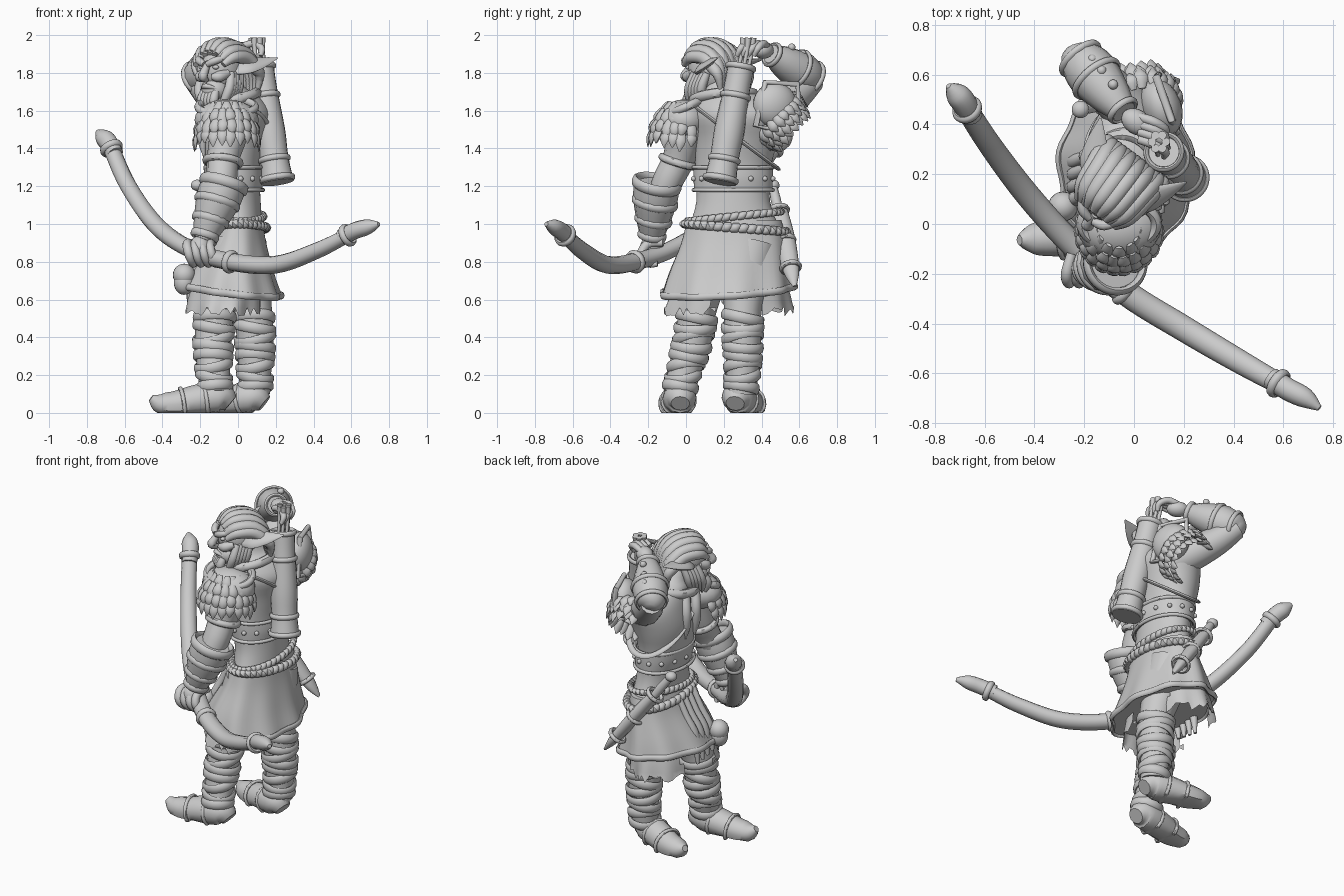
import bpy, bmesh, math, random
from mathutils import Vector, Matrix

random.seed(4)
if "Cube" in bpy.data.objects:
    bpy.data.objects.remove(bpy.data.objects["Cube"], do_unlink=True)
stone = bpy.data.materials.new("plain grey")
stone.use_nodes = True
stone.diffuse_color = (.6, .6, .6, 1)
stone.node_tree.nodes["Principled BSDF"].inputs["Base Color"].default_value = stone.diffuse_color
parts = {}

def mesh_of(name):
    if name not in parts:
        parts[name] = bmesh.new()
    return parts[name]

def circle(count):
    return [(math.cos(a), math.sin(a)) for a in (math.tau * k / count for k in range(count))]

def smooth(rows, steps=4):
    """Catmull-Rom resampling of tuples of any length."""
    padded, out = [rows[0], *rows, rows[-1]], []
    for near in zip(padded, padded[1:], padded[2:], padded[3:]):
        for t in (s / steps for s in range(steps)):
            out.append([b + .5 * t * (c - a + t * (2 * a - 5 * b + 4 * c - d + t * (3 * b - a - 3 * c + d)))
                        for a, b, c, d in zip(*near)])
    return out + [list(rows[-1])]

def skin(name, rings, closed=False, skip=None):
    """Join rings of points into a surface, with end caps when open."""
    bm = mesh_of(name)
    rows = [[bm.verts.new(p) for p in ring] for ring in rings]
    for low, high in zip(rows, rows[1:] + rows[:1] if closed else rows[1:]):
        for k in range(len(low)):
            quad = (low[k - 1], low[k], high[k], high[k - 1])
            if not (skip and skip(quad[0].co)):
                bm.faces.new(quad)
    if not closed and not skip:
        bm.faces.new(rows[0])
        bm.faces.new(rows[-1])

def tube(name, points, flat=1, normal=None, sides=12, closed=False, steps=4):
    """Sweep an oval along points given as x, y, z, radius."""
    path = points if closed else smooth(points, steps)
    spots, rings, n = [Vector(p[:3]) for p in path], [], len(path)
    span = spots[-1] - spots[0]
    normal = Vector(normal or ((1, 0, 0) if abs(span.z) > .7 * span.length else (0, 0, 1)))
    for i, p in enumerate(path):
        ahead, behind = (i + 1) % n if closed else min(i + 1, n - 1), i - 1 if closed else max(i - 1, 0)
        along = (spots[ahead] - spots[behind]).normalized()
        side = along.cross(normal).normalized()
        ring = [spots[i] + p[3] * (side * c + side.cross(along) * flat * s) for c, s in circle(sides)]
        rings.append([(q.x, q.y, max(q.z, 0)) for q in ring])
    skin(name, rings, closed)

def ball(name, centre, size, turn=0):
    m = Matrix.Translation(centre) @ Matrix.Rotation(turn, 4, 'Z') @ Matrix.Diagonal((*size, 1))
    bmesh.ops.create_uvsphere(mesh_of(name), u_segments=20, v_segments=12, radius=1, matrix=m)

def stack(name, rows, fold=0, ragged=0, lean=(0, 0), skip=None):
    """Oval cross-sections given as z, centre x, centre y, radius x, radius y."""
    rows, rings = smooth(rows), []
    for i, (z, cx, cy, rx, ry) in enumerate(rows):
        t, ring = i / (len(rows) - 1), []
        for k, (c, s) in enumerate(circle(64)):
            w = 1 + fold * t * math.sin(math.tau * k * 9 / 64)
            z_here = z - t * (lean[0] * rx * c + lean[1] * ry * s) + random.uniform(-ragged, ragged) * (t == 1)
            ring.append((cx + rx * w * c, cy + ry * w * s, z_here))
        rings.append(ring)
    skin(name, rings, False, skip)

def band(name, centre, axis, rx, ry, thick, flat=1, fold=0):
    """Closed loop around an axis."""
    turn = Vector((0, 0, 1)).rotation_difference(Vector(axis)).to_matrix()
    loop = []
    for k, (c, s) in enumerate(circle(64)):
        w = 1 + fold * math.sin(math.tau * k * 9 / 64)
        loop.append((*(Vector(centre) + turn @ Vector((rx * w * c, ry * w * s, 0))), thick))
    tube(name, loop, flat, axis, 8, True)

def rope(name, centre, rx, ry, thick, slope):
    """Twisted rope of slanted strands."""
    for k in range(38):
        strand = []
        for s, r in ((-.6, .4), (0, 1), (.6, .4)):
            a = math.tau * (k + s) / 38
            offset = Vector((rx * math.cos(a), ry * math.sin(a), slope * math.sin(a) + s * thick))
            strand.append((*(Vector(centre) + offset), thick * r))
        tube(name, strand, sides=8, steps=2)

def fur(name, centre, down, face, spread, rows, length):
    """Overlapping pointed tufts in rows; each row is offset, radius, tuft count."""
    centre, down, face = Vector(centre), Vector(down).normalized(), Vector(face)
    face = (face - down * face.dot(down)).normalized()
    for offset, radius, count in rows:
        for k in range(count):
            a = spread * (2 * k / (count - 1) - 1) + random.uniform(-.05, .05)
            out = face * math.cos(a) + down.cross(face) * math.sin(a)
            base = centre + down * offset + out * radius
            tip = base + down * length * random.uniform(.85, 1.2) + out * .025
            mid = base.lerp(tip, .5) + out * .012
            tube(name, [(*base, .014), (*mid, .029), (*tip, .003)], .45, out, 8, steps=3)

# Legs, cloth wraps and shoes
legs = (("left", [(-.02, .12, .9, .13), (-.08, .09, .7, .12), (-.12, .06, .54, .1), (-.13, .04, .4, .098),
                  (-.13, 0, .25, .088), (-.12, -.04, .1, .08)],
         [(-.04, -.03, .05, .05), (-.09, -.03, .08, .085), (-.2, -.04, .07, .088), (-.33, -.055, .045, .075),
          (-.41, -.06, .05, .06), (-.46, -.065, .08, .02)]),
        ("right", [(.02, .36, .9, .13), (.05, .32, .7, .12), (.08, .3, .54, .1), (.09, .3, .4, .098),
                   (.09, .3, .25, .088), (.09, .29, .1, .08)],
         [(.14, .26, .05, .05), (.09, .27, .08, .085), (0, .3, .07, .088), (-.13, .345, .045, .078),
          (-.21, .365, .05, .06), (-.26, .38, .07, .02)]))
for side, leg, foot in legs:
    tube(side + "_leg", leg)
    tube(side + "_shoe", foot, .95)
    for i, p in enumerate(smooth(leg[2:], 3)[1:-1]):
        lean = (.25 * math.sin(i * 2.3), .22 * math.cos(i * 1.7), 1)
        band(side + "_leg_wraps", p[:3], lean, p[3] + .004, p[3] + .004, .013, 2.2)
    a, b = Vector(foot[1][:3]), Vector(foot[3][:3])
    for t in (.35, .85):
        band(side + "_shoe_straps", a.lerp(b, t), b - a, .08, .085, .011)

# Skirt, hem and ragged underskirt
stack("skirt", [(1.02, 0, .255, .13, .25), (.9, -.01, .25, .16, .28), (.75, -.03, .23, .22, .325),
                (.645, -.035, .22, .265, .35)], .035, 0, (.12, -.06))
band("skirt_hem", (-.035, .22, .65), (.12, -.06, 1), .265, .35, .012, 1.6, .035)
stack("underskirt", [(.8, -.05, .23, .18, .27), (.65, -.07, .23, .2, .31), (.54, -.08, .22, .21, .34)],
      .04, .03, skip=lambda p: .13 < p.y < .4)

# Torso, belt and ropes
stack("torso", [(.98, 0, .255, .13, .24), (1.12, -.01, .25, .13, .195), (1.3, -.03, .25, .145, .2),
                (1.45, -.025, .27, .17, .22), (1.58, 0, .28, .18, .24), (1.67, -.02, .25, .14, .18),
                (1.72, -.05, .2, .09, .1), (1.8, -.08, .16, .07, .07)])
stack("waist_belt", [(1.18, -.015, .25, .142, .207), (1.24, -.02, .25, .155, .21), (1.3, -.025, .25, .158, .21)])
for z in (1.18, 1.3):
    band("belt_edges", (-.02, .25, z), (0, 0, 1), .153, .21, .011)
for c, s in circle(14):
    ball("belt_studs", (-.02 + .155 * c, .25 + .215 * s, 1.24), (.014, .014, .014))
rope("hip_rope", (0, .26, .98), .15, .27, .027, -.02)
rope("upper_hip_rope", (0, .255, 1.04), .135, .25, .022, .025)
band("chest_strap", (-.01, .265, 1.46), (0, .75, 1), .178, .275, .018, .6)
band("collar", (-.04, .2, 1.67), (-.2, -.1, 1), .14, .16, .028)

# Pouches and hanging cords on the front of the hips
for y in (.1, .15, .2, .25):
    tube("hanging_cords", [(-.14, y + .03, .99, .018), (-.19, y + .02, .87, .022), (-.24, y, .74, .03),
                           (-.26, y, .62 - y / 5, .01)])
for size, z in ((.055, .69), (.06, .73)):
    ball("front_pouch", (-.285, .07, z), (size, size, .12 - size))

# Sheathed dagger slung across the right hip
hilt, point = Vector((-.12, .49, 1.07)), Vector((.18, .575, .67))
tube("dagger_sheath", [(*hilt.lerp(point, t), r) for t, r in ((0, .048), (.4, .056), (.8, .042), (1, .01))], .7)
tube("dagger_grip", [(-.21, .46, 1.2, .022), (-.16, .475, 1.13, .027), (*hilt, .024)])
ball("dagger_pommel", (-.215, .46, 1.205), (.035, .035, .03))
for t in (0, .4, .75):
    band("sheath_rings", hilt.lerp(point, t), point - hilt, .048, .048, .013)

# Lowered left arm with bracer and fist
tube("left_arm", [(-.02, .06, 1.58, .1), (-.05, .0, 1.47, .1), (-.08, -.04, 1.34, .085), (-.09, -.1, 1.22, .08),
                  (-.14, -.16, 1.05, .07), (-.19, -.18, .92, .045)])
band("left_sleeve_cuff", (-.08, -.04, 1.33), (.1, .3, 1), .09, .09, .02)
cuff, wrist = Vector((-.075, -.155, 1.21)), Vector((-.175, -.18, .94))
tube("left_bracer", [(*cuff.lerp(wrist, t), r) for t, r in ((0, .12), (.3, .118), (.7, .092), (1, .066))])
for t, r, bulge in ((0, .118, .016), (.35, .113, .012), (.7, .09, .012), (1, .066, .012)):
    band("left_bracer_bands", cuff.lerp(wrist, t), (.3, .2, 1), r, r, bulge, 1.8)
ball("left_hand", (-.2, -.18, .87), (.06, .065, .07))
for x in (-.25, -.21, -.17, -.13):
    tube("left_fingers", [(x, -.12, .9, .02), (x - .02, -.2, .895, .024), (x - .01, -.235, .84, .024),
                          (x + .01, -.2, .79, .02), (x + .02, -.15, .79, .015)])

# Left shoulder fur
ball("left_shoulder_pad", (-.06, -.01, 1.55), (.17, .13, .11))
fur("left_shoulder_fur", (-.06, -.01, 1.63), (0, -.1, -1), (0, -1, 0), 1.9,
    [(.13, .145, 14), (.08, .14, 14), (.03, .12, 12), (-.01, .085, 9)], .1)
band("left_shoulder_rim", (-.06, .0, 1.62), (0, -.45, 1), .15, .1, .022)

# Raised right arm reaching to the arrows
elbow, grip = Vector((-.225, .675, 1.765)), Vector((-.04, .45, 1.9))
tube("right_upper_arm", [(.03, .4, 1.56, .11), (-.06, .5, 1.62, .1), (-.15, .59, 1.69, .085), (*elbow, .065)])
tube("right_bracer", [(-.24, .705, 1.745, .03)] + [(*elbow.lerp(grip, t), r) for t, r in (
    (0, .08), (.3, .105), (.7, .085), (1, .052))])
for t, r in ((.05, .09), (.4, .104), (.97, .06)):
    band("right_bracer_bands", elbow.lerp(grip, t), grip - elbow, r, r, .011, 1.3)
for t in (.15, .35, .6):
    ball("right_bracer_studs", elbow.lerp(grip, t) + Vector((.03, .02, .09)), (.02, .02, .02))
ball("right_hand", (.01, .41, 1.92), (.065, .05, .045), -.6)
for y in (.43, .4, .37, .34):
    tube("right_fingers", [(.02, y, 1.94, .018), (.08, y - .02, 1.955, .02), (.125, y - .05, 1.93, .018),
                           (.12, y - .07, 1.89, .012)])

# Right shoulder plate and fur
ball("right_shoulder_plate", (.11, .47, 1.63), (.08, .12, .12), .35)
rim = [(.17, .37, 1.52), (.15, .42, 1.75), (.09, .59, 1.74), (.1, .6, 1.62), (.16, .46, 1.5)]
tube("right_plate_rim", [(*p, .016) for p in rim], closed=True, normal=(1, .3, 0))
fur("right_shoulder_fur", (.03, .45, 1.59), (-.12, .55, -.5), (1, .3, .2), 1.7,
    [(.08, .11, 12), (.04, .13, 14), (0, .14, 14)], .08)

# Head turned towards the front right
facing = Matrix.Translation((-.09, .125, 1.8)) @ Matrix.Rotation(-.64, 4, 'Z')
def on_head(name, points, *shape):
    tube(name, [(*(facing @ Vector(p[:3])), p[3]) for p in points], *shape)

ball("head", facing @ Vector((0, .01, .02)), (.105, .13, .135), -.64)
ball("jaw", facing @ Vector((0, -.055, -.09)), (.075, .075, .065), -.64)
on_head("nose", [(0, -.11, .06, .014), (0, -.145, .01, .022), (0, -.16, -.02, .026), (0, -.125, -.04, .012)])
on_head("mouth", [(-.05, -.1, -.085, .006), (0, -.135, -.07, .014), (.05, -.1, -.085, .006)])
for s in (-1, 1):
    ball("eyes", facing @ Vector((.046 * s, -.108, .03)), (.018, .014, .012), -.64)
    on_head("brows", [(.01 * s, -.135, .045, .016), (.055 * s, -.122, .065, .02), (.1 * s, -.065, .085, .01)])
    on_head("cheeks", [(.03 * s, -.125, -.02, .014), (.06 * s, -.1, -.02, .03), (.085 * s, -.05, .0, .02)])
    on_head("ears", [(.085 * s, .0, .01, .03), (.125 * s, .05, .035, .06), (.17 * s, .13, .055, .042),
                     (.215 * s, .215, .08, .004)], .35, (.3 * s, -.5, .8))
    for drop in (0, .02, .04, .06, .08):
        on_head("side_whiskers", [(.09 * s, -.03 + drop, .0, .02), (.1 * s, -.06 + drop, -.08, .026),
                                  (.075 * s, -.075 + drop, -.15, .02), (.05 * s, -.08 + drop, -.2, .003)])
    y = .22 + .05 * s
    tube("chest_braids", [(-.15, y - .04, 1.66, .03), (-.19, y, 1.55, .03), (-.19, y, 1.45, .026), (-.18, y, 1.36, .006)])
for x in (-.04, -.02, 0, .02, .04):
    on_head("chin_beard", [(x, -.1, -.1, .02), (x, -.12, -.15, .024), (x * .7, -.105, -.22, .004)])
for k in range(-6, 7):
    x, lift = .019 * k, .012 * (k % 2) - .0016 * k * k
    on_head("swept_hair", [(x * .8, -.1, .1 + lift, .016), (x, -.04, .14 + lift, .032), (x * 1.1, .06, .135 + lift, .036),
                           (x * 1.2, .13, .08 + lift, .034), (x * 1.2, .16, -.02, .026), (x, .16, -.12, .005)])

# Quiver and arrows on the back
mouth, base = Vector((.12, .29, 1.83)), Vector((.21, .18, 1.22))
tube("quiver", [(*mouth.lerp(base, t), r) for t, r in ((0, .07), (.2, .07), (.55, .08), (.8, .076), (1, .087))], sides=20)
for t, r in ((0, .072), (.25, .073), (.8, .077), (.97, .086)):
    band("quiver_bands", mouth.lerp(base, t), base - mouth, r, r, .011, 1.4)
for c, s in circle(6):
    x, y = .115 + .028 * c, .31 + .03 * s
    tube("arrows", [(x, y - .02, 1.76, .009), (x - .01, y + .01, 1.9, .011), (x - .015, y + .02, 1.985, .017)])

# Bow with horn tips
bow = [(-.67, .46, 1.4, .045), (-.58, .32, 1.2, .047), (-.43, .12, .99, .05), (-.25, -.08, .865, .05),
       (-.04, -.27, .8, .052), (.2, -.42, .785, .052), (.42, -.55, .86, .048), (.58, -.64, .94, .042)]
tube("bow", bow, .9, steps=6)
tube("bow_tips", [(-.65, .43, 1.37, .045), (-.685, .49, 1.43, .05), (-.715, .525, 1.46, .045), (-.745, .555, 1.49, .012)])
tube("bow_tips", [(.55, -.62, .93, .045), (.62, -.665, .965, .045), (.69, -.7, .985, .04), (.745, -.74, 1, .012)])
for spot, along in ((bow[0], (-.35, .5, .7)), (bow[-1], (.75, -.5, .4)), (bow[4], (.75, -.6, -.2))):
    band("bow_rings", spot[:3], along, .05, .05, .013, 1.4)

for name, bm in parts.items():
    bmesh.ops.recalc_face_normals(bm, faces=bm.faces)
    mesh = bpy.data.meshes.new(name)
    bm.to_mesh(mesh)
    mesh.materials.append(stone)
    mesh.shade_smooth()
    mesh.set_sharp_from_angle(angle=math.radians(45))
    bpy.context.collection.objects.link(bpy.data.objects.new(name, mesh))
